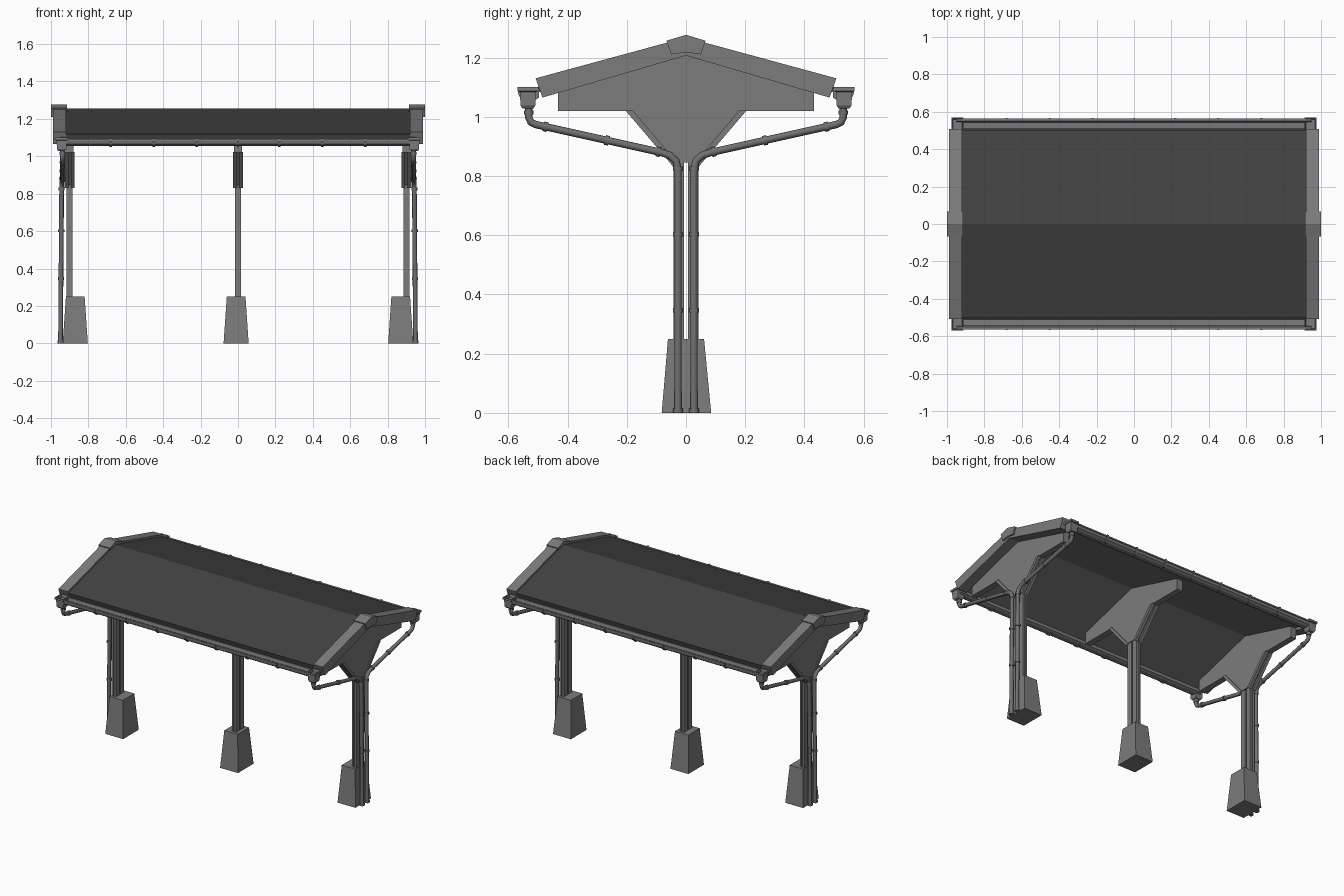
import bpy, bmesh, math
from mathutils import Vector

if "Cube" in bpy.data.objects:
    bpy.data.objects.remove(bpy.data.objects["Cube"])


def material(name, v):
    m = bpy.data.materials.new(name)
    m.diffuse_color = (v, v, v, 1)
    m.use_nodes = True
    m.node_tree.nodes["Principled BSDF"].inputs["Base Color"].default_value = m.diffuse_color
    return m


ROOF = material("dark roof grey", 0.054)
STEEL = material("steel grey", 0.2)
PIPE = material("pipe grey", 0.165)


def finish(name, bm, mat):
    bmesh.ops.recalc_face_normals(bm, faces=bm.faces)
    me = bpy.data.meshes.new(name)
    bm.to_mesh(me)
    bm.free()
    me.materials.append(mat)
    ob = bpy.data.objects.new(name, me)
    bpy.context.collection.objects.link(ob)
    return ob


def prism(name, pts, x0, x1, mat):
    """Extrude a (y, z) outline along x."""
    bm = bmesh.new()
    a = [bm.verts.new((x0, y, z)) for y, z in pts]
    b = [bm.verts.new((x1, y, z)) for y, z in pts]
    bm.faces.new(a)
    bm.faces.new(b)
    n = len(pts)
    for i in range(n):
        j = (i + 1) % n
        bm.faces.new((a[i], a[j], b[j], b[i]))
    return finish(name, bm, mat)


def both(half):
    """Complete a symmetric outline from its +y half."""
    return half + [(-y, z) for y, z in reversed(half) if y > 0]


def loft(name, rects, mat):
    """Stack of rectangles (x0, x1, y0, y1, z) joined into one solid."""
    bm = bmesh.new()
    rings = [[bm.verts.new(p) for p in ((a, c, z), (b, c, z), (b, d, z), (a, d, z))]
             for a, b, c, d, z in rects]
    bm.faces.new(rings[0])
    bm.faces.new(rings[-1])
    for r, s in zip(rings, rings[1:]):
        for i in range(4):
            j = (i + 1) % 4
            bm.faces.new((r[i], r[j], s[j], s[i]))
    return finish(name, bm, mat)


def tube(name, pts, r, mat):
    """Round pipe along a path."""
    cu = bpy.data.curves.new(name, 'CURVE')
    cu.dimensions = '3D'
    cu.bevel_depth = r
    cu.bevel_resolution = 2
    cu.use_fill_caps = True
    sp = cu.splines.new('POLY')
    sp.points.add(len(pts) - 1)
    for p, co in zip(sp.points, pts):
        p.co = (*co, 1)
    cu.materials.append(mat)
    ob = bpy.data.objects.new(name, cu)
    bpy.context.collection.objects.link(ob)
    bpy.ops.object.select_all(action='DESELECT')
    ob.select_set(True)
    bpy.context.view_layer.objects.active = ob
    bpy.ops.object.convert(target='MESH')
    bpy.ops.object.shade_smooth_by_angle(angle=math.radians(50))


# roof slab: dark on top, lighter lining underneath
roof = prism("roof", [(0, 1.255), (0.502, 1.118), (0.495, 1.083), (0, 1.217),
                      (-0.495, 1.083), (-0.502, 1.118)], -0.95, 0.95, ROOF)
roof.data.materials.append(STEEL)
for f in roof.data.polygons:
    f.material_index = int(f.normal.z < -0.5)

# sloping end trims and ridge caps
for s in (-1, 1):
    prism("end_trim", [(0, 1.268), (0.508, 1.13), (0.485, 1.065), (0, 1.207),
                       (-0.485, 1.065), (-0.508, 1.13)], s * 0.92, s * 0.99, STEEL)
    prism("ridge_cap", [(0, 1.277), (0.066, 1.257), (0.05, 1.211), (0, 1.218),
                        (-0.05, 1.211), (-0.066, 1.257)], s * 0.915, s * 1.0, STEEL)

# frames: gable plate, twin post, spreading flanges, footing
for x, fx in ((-0.9, -0.87), (0, -0.01), (0.9, 0.87)):
    prism("gable_plate", both([(0, 1.215), (0.432, 1.095), (0.432, 1.02), (0.19, 1.02), (0.035, 0.845)]),
          x - 0.021, x + 0.021, STEEL)
    for s in (-1, 1):
        for t in (-1, 1):
            prism("brace_flange", [(s * 0.043, 0.83), (s * 0.05, 0.84), (s * 0.205, 1.022),
                                   (s * 0.18, 1.022), (s * 0.03, 0.845)],
                  x + t * 0.006, x + t * 0.027, STEEL)
            prism("post_flange", [(s * 0.006, 0.2), (s * 0.043, 0.2), (s * 0.043, 0.85), (s * 0.006, 0.85)],
                  x + t * 0.003, x + t * 0.016, STEEL)
        prism("post_core", [(s * 0.01, 0.2), (s * 0.037, 0.2), (s * 0.037, 0.86), (s * 0.01, 0.86)],
              x - 0.004, x + 0.004, STEEL)
    loft("footing", [(fx - 0.067, fx + 0.067, -0.082, 0.085, 0),
                     (fx - 0.05, fx + 0.05, -0.061, 0.061, 0.25)], STEEL)

# gutters with joint straps
gutter = [(0.497, 1.09), (0.497, 1.064), (0.512, 1.056), (0.54, 1.056), (0.555, 1.066), (0.559, 1.082),
          (0.563, 1.083), (0.563, 1.092), (0.55, 1.092), (0.542, 1.072), (0.51, 1.07), (0.505, 1.09)]
strap = [(0.508, 1.06), (0.512, 1.051), (0.543, 1.051), (0.56, 1.064), (0.568, 1.081), (0.568, 1.095),
         (0.56, 1.095), (0.56, 1.087), (0.553, 1.07), (0.538, 1.06)]
for s in (-1, 1):
    prism("gutter", [(s * y, z) for y, z in gutter], -0.95, 0.95, STEEL)
    for x in (-0.68, -0.45, -0.22, 0, 0.22, 0.45, 0.68):
        prism("gutter_strap", [(s * y, z) for y, z in strap], x - 0.006, x + 0.006, STEEL)

# rain hoppers and downpipes at the four corners
path = [(0.938, 0.531, 1.04), (0.938, 0.531, 0.998), (0.938, 0.524, 0.982), (0.938, 0.508, 0.974),
        (0.94, 0.085, 0.88), (0.941, 0.055, 0.87), (0.942, 0.034, 0.852), (0.943, 0.027, 0.825),
        (0.949, 0.027, 0)]
for sx in (-1, 1):
    for sy in (-1, 1):
        c, y = sx * 0.943, sy * 0.534

        def ring(hx, hy, z):
            return (c - hx, c + hx, y - hy, y + hy, z)
        loft("rain_hopper", [ring(0.018, 0.018, 1.028), ring(0.025, 0.025, 1.038),
                             ring(0.027, 0.027, 1.084), ring(0.032, 0.035, 1.087),
                             ring(0.032, 0.035, 1.1), ring(0.027, 0.03, 1.1),
                             ring(0.024, 0.026, 1.08)], STEEL)
        pts = [Vector((sx * a, sy * b, d)) for a, b, d in path]
        tube("downpipe", pts, 0.0125, PIPE)
        # collars: (path segment, fraction along it)
        for i, f in ((0, 0.6), (3, 0.08), (3, 0.57), (3, 0.98), (7, 0.0), (7, 0.27), (7, 0.58), (7, 0.99)):
            d = (pts[i + 1] - pts[i]).normalized() * 0.007
            m = pts[i].lerp(pts[i + 1], f)
            if m.z < 0.02:
                m.z = 0.007
            tube("pipe_collar", [m - d, m + d], 0.0165, PIPE)
